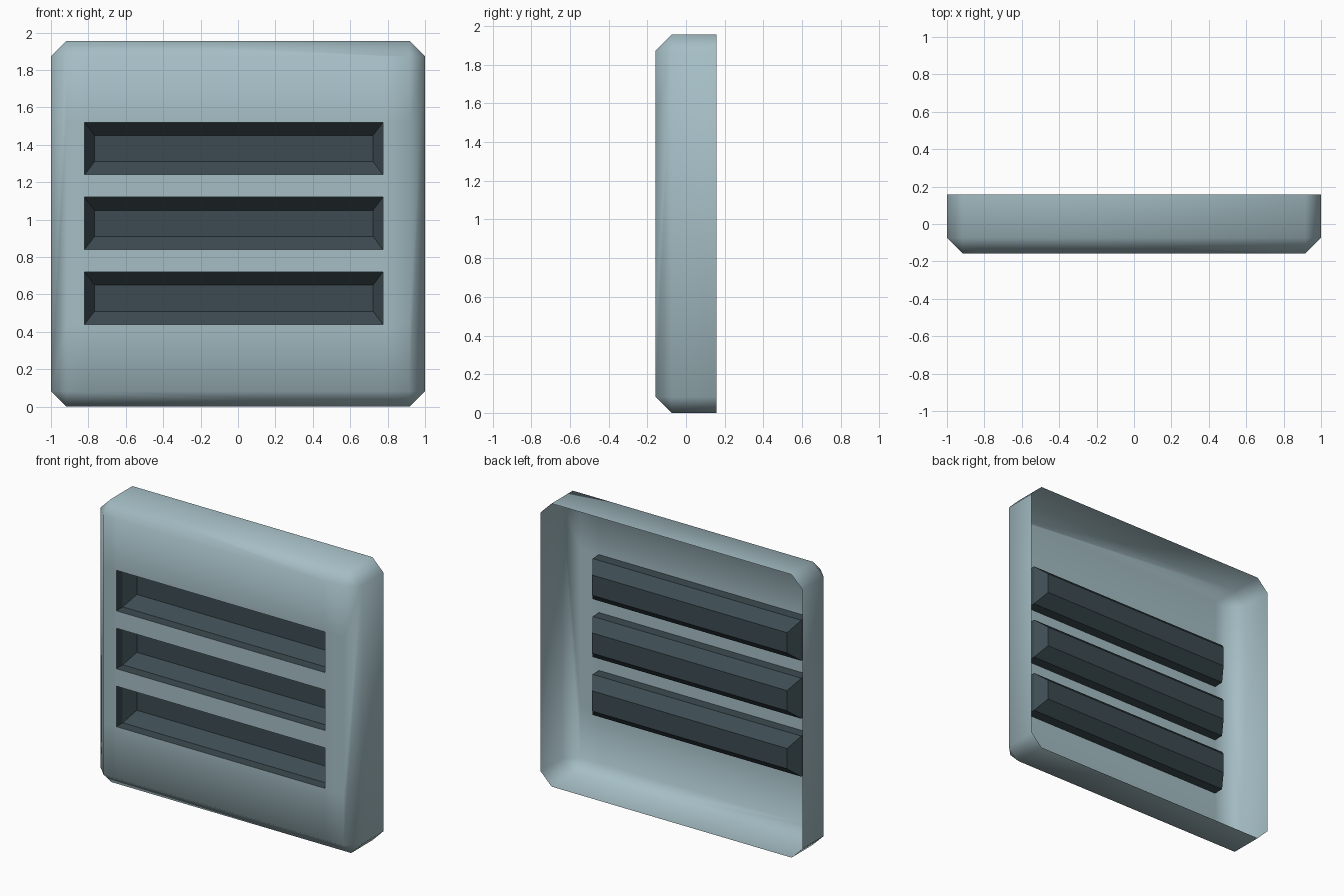
import bpy, bmesh

if "Cube" in bpy.data.objects:
    bpy.data.objects.remove(bpy.data.objects["Cube"])

H, D, BEV = 1.955, 0.315, 0.083          # panel height, depth, edge bevel
X0, X1 = -0.82, 0.775                    # slot ends
SLOTS = [(0.44, 0.72), (0.84, 1.12), (1.24, 1.52)]
FRONT = -D / 2


def material(name, rgb):
    m = bpy.data.materials.new(name)
    m.diffuse_color = (*rgb, 1)
    m.use_nodes = True
    m.node_tree.nodes["Principled BSDF"].inputs["Base Color"].default_value = m.diffuse_color
    return m


def finish(bm, name, mat, smooth):
    me = bpy.data.meshes.new(name)
    for f in bm.faces:
        f.smooth = smooth
    bm.to_mesh(me)
    bm.free()
    me.materials.append(mat)
    ob = bpy.data.objects.new(name, me)
    bpy.context.collection.objects.link(ob)
    return ob


shell_mat = material("pale blue grey", (0.376, 0.515, 0.558))
slot_mat = material("dark slate", (0.046, 0.071, 0.083))

# Panel shell: bevelled box, open at the back
bm = bmesh.new()
bmesh.ops.create_cube(bm, size=1)
for v in bm.verts:
    v.co = (v.co.x * 2, v.co.y * D, (v.co.z + 0.5) * H)
back = [f for f in bm.faces if f.normal.y > 0.9]
bmesh.ops.delete(bm, geom=back, context='FACES_ONLY')
edges = [e for e in bm.edges if len(e.link_faces) == 2]
bmesh.ops.bevel(bm, geom=edges, offset=BEV, segments=1, affect='EDGES', profile=0.5)

# Slot openings: slice only the front face, then drop the slot cells
cuts = [((x, 0, 0), (1, 0, 0)) for x in (X0, X1)]
cuts += [((0, 0, z), (0, 0, 1)) for s in SLOTS for z in s]
for co, no in cuts:
    bm.normal_update()
    faces = [f for f in bm.faces if f.normal.y < -0.99]
    geom = faces + list({e for f in faces for e in f.edges}) + list({v for f in faces for v in f.verts})
    bmesh.ops.bisect_plane(bm, geom=geom, plane_co=co, plane_no=no, dist=1e-5)
bm.normal_update()
holes = []
for f in bm.faces:
    c = f.calc_center_median()
    if f.normal.y < -0.99 and X0 < c.x < X1 and any(a < c.z < b for a, b in SLOTS):
        holes.append(f)
bmesh.ops.delete(bm, geom=holes, context='FACES')
finish(bm, "panel_shell", shell_mat, True)

# Slot troughs: straight walls, then sloped walls down to a smaller floor
for i, (z0, z1) in enumerate(SLOTS):
    bm = bmesh.new()
    rings = []
    for y, dx, dz in ((FRONT, 0, 0), (-0.087, 0, 0), (-0.008, 0.053, 0.07)):
        pts = [(X0 + dx, z0 + dz), (X1 - dx, z0 + dz), (X1 - dx, z1 - dz), (X0 + dx, z1 - dz)]
        rings.append([bm.verts.new((x, y, z)) for x, z in pts])
    for a, b in zip(rings, rings[1:]):
        for k in range(4):
            n = (k + 1) % 4
            bm.faces.new((a[k], a[n], b[n], b[k]))
    bm.faces.new(rings[-1])
    finish(bm, f"slot_trough_{i + 1}", slot_mat, False)
